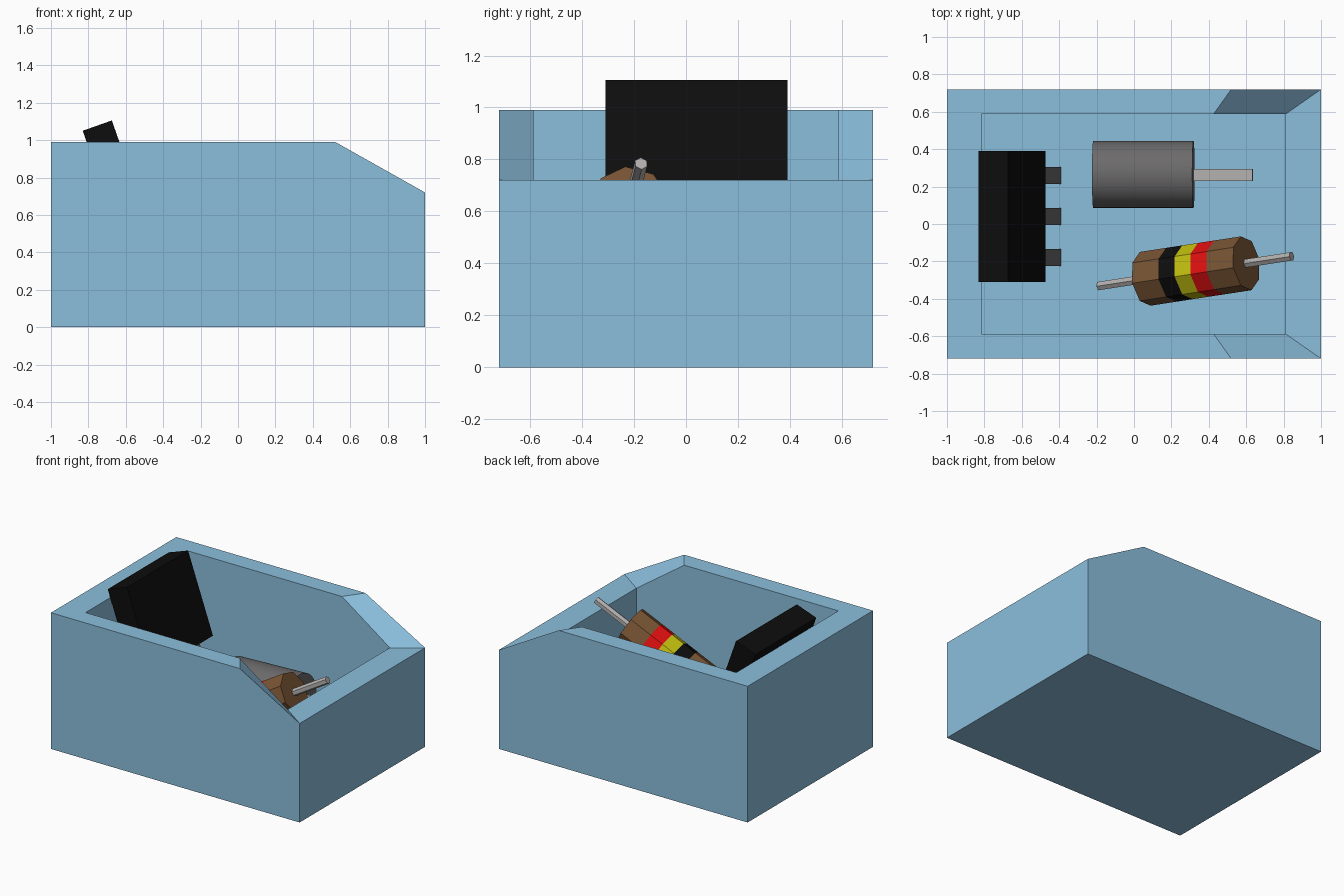
import bpy, bmesh, math
from mathutils import Vector

if "Cube" in bpy.data.objects:
    bpy.data.objects.remove(bpy.data.objects["Cube"])


def material(name, rgb):
    m = bpy.data.materials.new(name)
    m.diffuse_color = (*rgb, 1)
    m.use_nodes = True
    m.node_tree.nodes["Principled BSDF"].inputs["Base Color"].default_value = m.diffuse_color
    return m


BLUE = material("bin_blue", (0.26, 0.52, 0.72))
BLACK = material("black", (0.004, 0.004, 0.004))
BROWN = material("brown", (0.19, 0.09, 0.035))
YELLOW = material("yellow", (0.55, 0.53, 0.005))
RED = material("red", (0.75, 0.005, 0.005))
DARK = material("dark_metal", (0.15, 0.145, 0.145))
METAL = material("light_metal", (0.45, 0.44, 0.43))


def finish(bm, name, mats):
    bmesh.ops.recalc_face_normals(bm, faces=bm.faces)
    me = bpy.data.meshes.new(name)
    bm.to_mesh(me)
    bm.free()
    ob = bpy.data.objects.new(name, me)
    bpy.context.collection.objects.link(ob)
    for m in mats:
        me.materials.append(m)
    return ob


def loft(name, loops, mats, slots=None):
    """Join successive point loops with quads and cap both ends."""
    bm = bmesh.new()
    rings = [[bm.verts.new(p) for p in loop] for loop in loops]
    n = len(rings[0])
    for k, (a, b) in enumerate(zip(rings, rings[1:])):
        for i in range(n):
            j = (i + 1) % n
            f = bm.faces.new((a[i], a[j], b[j], b[i]))
            f.material_index = slots[k] if slots else 0
    bm.faces.new(rings[0])
    bm.faces.new(rings[-1])
    return finish(bm, name, mats)


def rod(name, a, b, radius, sides, stops, mats, slots=None, roll=0):
    """Cylinder from a to b with rings at the given fractions."""
    a, b = Vector(a), Vector(b)
    axis = (b - a).normalized()
    side = axis.cross(Vector((0, 0, 1))).normalized()
    up = side.cross(axis)
    turns = [roll + math.tau * i / sides for i in range(sides)]
    loops = [[a.lerp(b, t) + radius * (math.cos(q) * up + math.sin(q) * side) for q in turns]
             for t in stops]
    return loft(name, loops, mats, slots)


def box(name, centre, size, tilt, mat):
    bpy.ops.mesh.primitive_cube_add(size=1, location=centre, rotation=(0, tilt, 0))
    ob = bpy.context.object
    ob.name = name
    ob.scale = size
    ob.data.materials.append(mat)
    return ob


# Open bin with a sloped cut at the right end
def bin_loop(x0, xc, x1, y, z_high, z_low):
    half = [(x0, -y, z_high), (xc, -y, z_high), (x1, -y, z_low)]
    return half + [(px, -py, pz) for px, py, pz in reversed(half)]


loft("bin", [bin_loop(-1, 0.52, 1, 0.72, 0, 0),
             bin_loop(-1, 0.52, 1, 0.72, 0.99, 0.72),
             bin_loop(-0.815, 0.425, 0.81, 0.587, 0.99, 0.72),
             bin_loop(-0.815, 0.425, 0.81, 0.587, 0.13, 0.13)], [BLUE])

# Transistor leaning on the left wall, with three legs
TILT = math.radians(-19.5)
down = Vector((math.sin(-TILT), 0, -math.cos(TILT)))
top = Vector((-0.7525, 0.04, 1.0775))
BODY, LEG = 0.60, 0.45
box("transistor_body", top + down * BODY / 2, (0.165, 0.70, BODY), TILT, BLACK)
for i, y in enumerate((-0.22, 0, 0.22)):
    centre = top + down * (BODY + LEG / 2 - 0.02) + Vector((0, y, 0))
    box(f"transistor_leg_{i + 1}", centre, (0.05, 0.09, LEG + 0.04), TILT, DARK)

# Capacitor lying on the floor, with its lead
cap = rod("capacitor_body", (-0.218, 0.265, 0.315), (0.318, 0.265, 0.335), 0.18, 32, (0, 1), [DARK])
bpy.context.view_layer.objects.active = cap
cap.select_set(True)
bpy.ops.object.shade_smooth_by_angle(angle=math.radians(30))
rod("capacitor_lead", (0.30, 0.262, 0.334), (0.635, 0.262, 0.347), 0.046, 4, (0, 1),
    [METAL], roll=math.pi / 4)

# Banded resistor propped up at an angle, with a lead at each end
start, end = Vector((0.06, -0.293, 0.335)), Vector((0.60, -0.210, 0.645))
rod("resistor_body", start, end, 0.147, 8, (0, 0.26, 0.42, 0.575, 0.735, 1),
    [BROWN, BLACK, YELLOW, RED], (0, 1, 2, 3, 0), roll=math.radians(5))
for name, a, b in (("resistor_lower_lead", -0.46, 0.02), ("resistor_upper_lead", 0.98, 1.45)):
    rod(name, start + (end - start) * a, start + (end - start) * b, 0.026, 6, (0, 1), [METAL])
